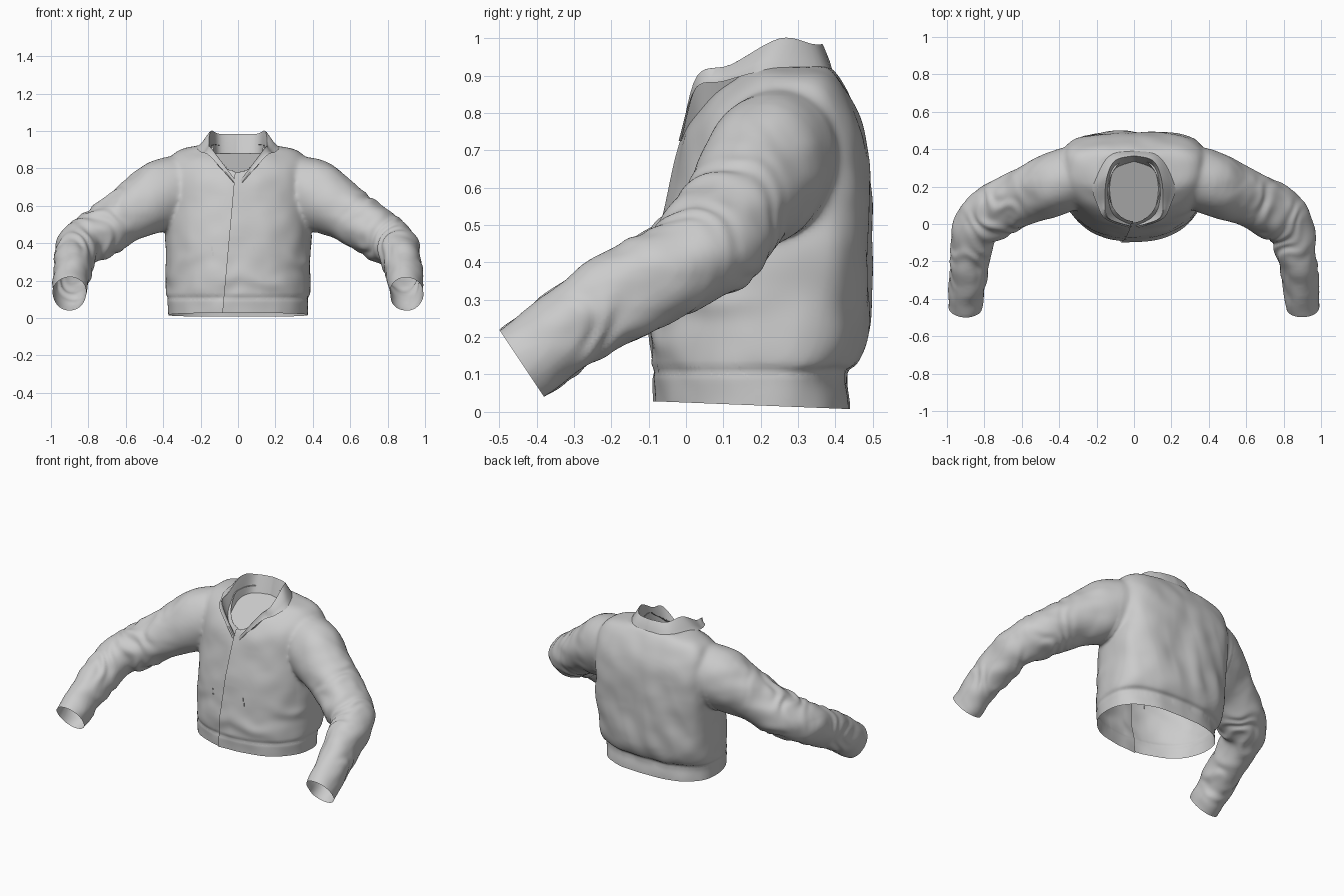
import bpy, bmesh
from math import sin, cos, pi, copysign, exp
from mathutils import Vector, noise

cube = bpy.data.objects.get("Cube")
if cube:
    bpy.data.objects.remove(cube)

cloth = bpy.data.materials.new("grey_cloth")
cloth.use_nodes = True
GREY = (0.6, 0.6, 0.6, 1)
cloth.diffuse_color = GREY
cloth.node_tree.nodes["Principled BSDF"].inputs["Base Color"].default_value = GREY


def spline(rows, steps):
    """Catmull-Rom through rows of numbers."""
    out = []
    for i in range(len(rows) - 1):
        quad = [Vector(rows[max(0, min(len(rows) - 1, i + k))]) for k in (-1, 0, 1, 2)]
        a, b, c, d = quad
        for s in range(steps):
            t = s / steps
            out.append(0.5 * (2 * b + (c - a) * t + (2 * a - 5 * b + 4 * c - d) * t * t
                              + (3 * b - a - 3 * c + d) * t ** 3))
    return out + [Vector(rows[-1])]


def loft(bm, rings, closed=True):
    loops = [[bm.verts.new(p) for p in ring] for ring in rings]
    n = len(loops[0])
    for lo, hi in zip(loops, loops[1:]):
        for i in range(n if closed else n - 1):
            j = (i + 1) % n
            bm.faces.new((lo[i], lo[j], hi[j], hi[i]))
    if closed:
        bm.faces.new(loops[0][::-1])
        bm.faces.new(loops[-1])


def add_object(name, bm):
    mesh = bpy.data.meshes.new(name)
    bm.to_mesh(mesh)
    bm.free()
    mesh.materials.clear()
    mesh.materials.append(cloth)
    obj = bpy.data.objects.new(name, mesh)
    bpy.context.collection.objects.link(obj)
    return obj


def shade(obj, angle):
    bpy.ops.object.select_all(action='DESELECT')
    obj.select_set(True)
    bpy.context.view_layer.objects.active = obj
    bpy.ops.object.shade_smooth_by_angle(angle=angle)


def power(v, e):
    return copysign(abs(v) ** e, v)


# Torso: height, half width, front, back, squareness of the back
TORSO = [(-.05, .372, -.08, .44, .8), (.03, .374, -.08, .44, .8), (.1, .377, -.083, .43, .75),
         (.13, .385, -.088, .46, .65), (.22, .387, -.088, .487, .55), (.45, .385, -.065, .492, .42),
         (.62, .383, -.03, .495, .38), (.75, .38, .0, .478, .38), (.84, .37, .06, .442, .42),
         (.895, .32, .13, .41, .55), (.925, .2, .14, .385, .7)]
# Left sleeve: centre, depth radius, height radius
SLEEVE = [(.27, .28, .72, .15, .16), (.41, .22, .658, .17, .19), (.6, .14, .547, .152, .147),
          (.745, .065, .45, .15, .137), (.835, -.01, .395, .128, .125), (.865, -.13, .335, .111, .122),
          (.886, -.28, .245, .1, .115), (.902, -.44, .13, .092, .108), (.907, -.56, .05, .092, .1)]

body = bmesh.new()
rings = []
for z, w, f, b, square in spline(TORSO, 4):
    ring = []
    for i in range(72):
        a = 2 * pi * i / 72
        mid = f * .45 + b * .55
        depth, e, wide = (b - mid, square, .78) if sin(a) > 0 else (mid - f, .95, .88)
        ring.append((w * power(cos(a), wide), mid + depth * power(sin(a), e), z))
    rings.append(ring)
loft(body, rings)

path = spline(SLEEVE, 5)
for side in (1, -1):
    rings = []
    for k, row in enumerate(path):
        centre = Vector(row[:3])
        along = (Vector(path[min(k + 1, len(path) - 1)][:3]) - Vector(path[max(k - 1, 0)][:3])).normalized()
        flat = along.cross(Vector((0, 0, 1))).normalized()
        up = flat.cross(along)
        ring = []
        for i in range(32):
            a = 2 * pi * i / 32
            p = centre + flat * cos(a) * row[3] + up * sin(a) * row[4]
            ring.append((p.x * side, p.y, p.z))
        rings.append(ring)
    loft(body, rings)
bmesh.ops.recalc_face_normals(body, faces=body.faces)

# Fuse torso and sleeves into one cloth skin
blank = add_object("body_blank", body)
remesh = blank.modifiers.new("fuse", 'REMESH')
remesh.mode, remesh.voxel_size = 'VOXEL', .011
soft = blank.modifiers.new("soften", 'SMOOTH')
soft.factor, soft.iterations = .5, 16
bpy.context.view_layer.update()
fused = blank.evaluated_get(bpy.context.evaluated_depsgraph_get())
bm = bmesh.new()
bm.from_mesh(fused.to_mesh())
bpy.data.objects.remove(blank)


def bump(v, centre, width):
    return exp(-((v - centre) / width) ** 2)


# Folds: elbow creases, diagonal drape on the back, soft wrinkles, waistband seam
bm.normal_update()
moves = []
for v in bm.verts:
    p, x = v.co, abs(v.co.x)
    warp = noise.noise(p * 6)
    d = .005 * noise.noise(p * 9 + Vector((3, 1, 0)))
    arm = min(1, max(0, (x - .42) / .12))
    if arm:
        run = x * .8 - p.y - p.z * .35
        crease = bump(x, .74, .12) * bump(p.y, .04, .16) + .5 * bump(p.y, -.22, .1)
        d += arm * (.007 * crease * sin(run * 42 + warp * 9 + copysign(1, p.x))
                    + .01 * noise.noise(Vector((p.x * 6, p.y * 8, p.z * 11))))
    else:
        back = min(1, max(0, (p.y - .1) / .2))
        drape = noise.noise(Vector((p.x * 9 - p.z * 3, p.y * 5, p.z * 4 + p.x * 2)))
        d += back * .018 * drape * bump(p.z, .4, .25)
        d += .005 * (1 - back) * sin(p.z * 30 + x * 14 + warp * 3) * bump(p.z, .22, .1)
        d -= .005 * bump(p.z, .108, .011)
    moves.append((v, v.normal * d))
for v, m in moves:
    v.co += m


def cut(co, no, keep, clear=True):
    faces = [f for f in bm.faces if keep(f.calc_center_median())]
    geom = faces + list({e for f in faces for e in f.edges}) + list({v for f in faces for v in f.verts})
    return bmesh.ops.bisect_plane(bm, geom=geom, plane_co=co, plane_no=no, clear_outer=clear)["geom_cut"]


# Open hem and cuffs
cut((0, .17, .018), (0, -.04, -1), lambda c: abs(c.x) < .5 and c.z < .2)
cut((0, -.44, .13), (0, -.18, -.12), lambda c: abs(c.x) > .6 and c.y < -.2)


# Neck opening, its rim pulled onto an ellipse
def neck(p):
    return ((p.x / .135) ** 2 + ((p.y - .185) / .17) ** 2) ** .5


bmesh.ops.delete(bm, geom=[f for f in bm.faces if f.calc_center_median().z > .66
                           and neck(f.calc_center_median()) < 1], context='FACES')
for v in bm.verts:
    if v.is_boundary and v.co.z > .6:
        r = neck(v.co)
        v.co.x /= r
        v.co.y = .185 + (v.co.y - .185) / r

# Front closure: split the chest and lap one edge over the other
NORMAL = Vector((1, 0, -.09)).normalized()
START = Vector((-.07, 0, .05))
seam = cut(START, NORMAL, lambda c: c.y < .14 and abs(c.x) < .3 and c.z < .85, False)
bmesh.ops.split_edges(bm, edges=[e for e in seam if isinstance(e, bmesh.types.BMEdge)])
for f in bm.faces:
    c = f.calc_center_median()
    if c.y < .12 and abs(c.x) < .35 and (c - START).dot(NORMAL) > 0:
        for v in f.verts:
            v.tag = True
for v in bm.verts:
    if v.tag:
        away = max(0, (v.co - START).dot(NORMAL))
        v.co.y -= .01 * exp(-away / .06)
        v.co.x -= .012 * exp(-away / .03)
jacket = add_object("jacket_body", bm)
shade(jacket, .7)

# Collar: each station gives inner base, fold and outer edge
INNER = [(0, .335, .88), (.1, .295, .88), (.13, .2, .87), (.115, .09, .82), (.085, .035, .78), (.0, -.005, .72)]
FOLD = [(0, .365, .985), (.1, .34, .985), (.145, .25, 1.0), (.155, .12, .93), (.135, .03, .9), (.012, -.012, .735)]
OUTER = [(0, .392, .915), (.14, .365, .912), (.22, .21, .912), (.195, .1, .885), (.15, .025, .865), (.025, -.02, .725)]
rows = []
for line in (INNER, FOLD, OUTER):
    line = spline(line, 6)
    rows.append([Vector((-p.x, p.y, p.z)) for p in line[:0:-1]] + line)
inner, fold, outer = rows
lip = [f + (o - f) * .12 + Vector((0, 0, .004)) for f, o in zip(fold, outer)]
leaf = [f.lerp(o, .6) + Vector((0, .004, -.004)) for f, o in zip(fold, outer)]
bm = bmesh.new()
loft(bm, [inner, [a.lerp(b, .5) for a, b in zip(inner, fold)], fold, lip, leaf, outer], closed=False)
shade(add_object("collar", bm), .9)

# Lining that closes the neck as a dish sloping to the front
LOW = Vector((0, .1, .72))
bm = bmesh.new()
dish = []
for t in (0, .15, .35, .6, .85, .98):
    dish.append([Vector((*p.lerp(LOW, t).xy, p.z + (LOW.z - p.z) * sin(t * pi / 2))) for p in inner])
loft(bm, dish)
shade(add_object("neck_lining", bm), .9)

# Small pocket stitches on the front
for name, x in (("right_pocket", -.15), ("left_pocket", .09)):
    for k, z in enumerate((.375, .345)):
        hit = jacket.closest_point_on_mesh(Vector((x + .008 * k, -.1, z)))[1]
        bm = bmesh.new()
        bmesh.ops.create_cube(bm, size=1)
        bmesh.ops.scale(bm, vec=(.006, .008, .022), verts=bm.verts)
        bmesh.ops.translate(bm, vec=hit, verts=bm.verts)
        add_object(f"{name}_stitch_{k + 1}", bm)
